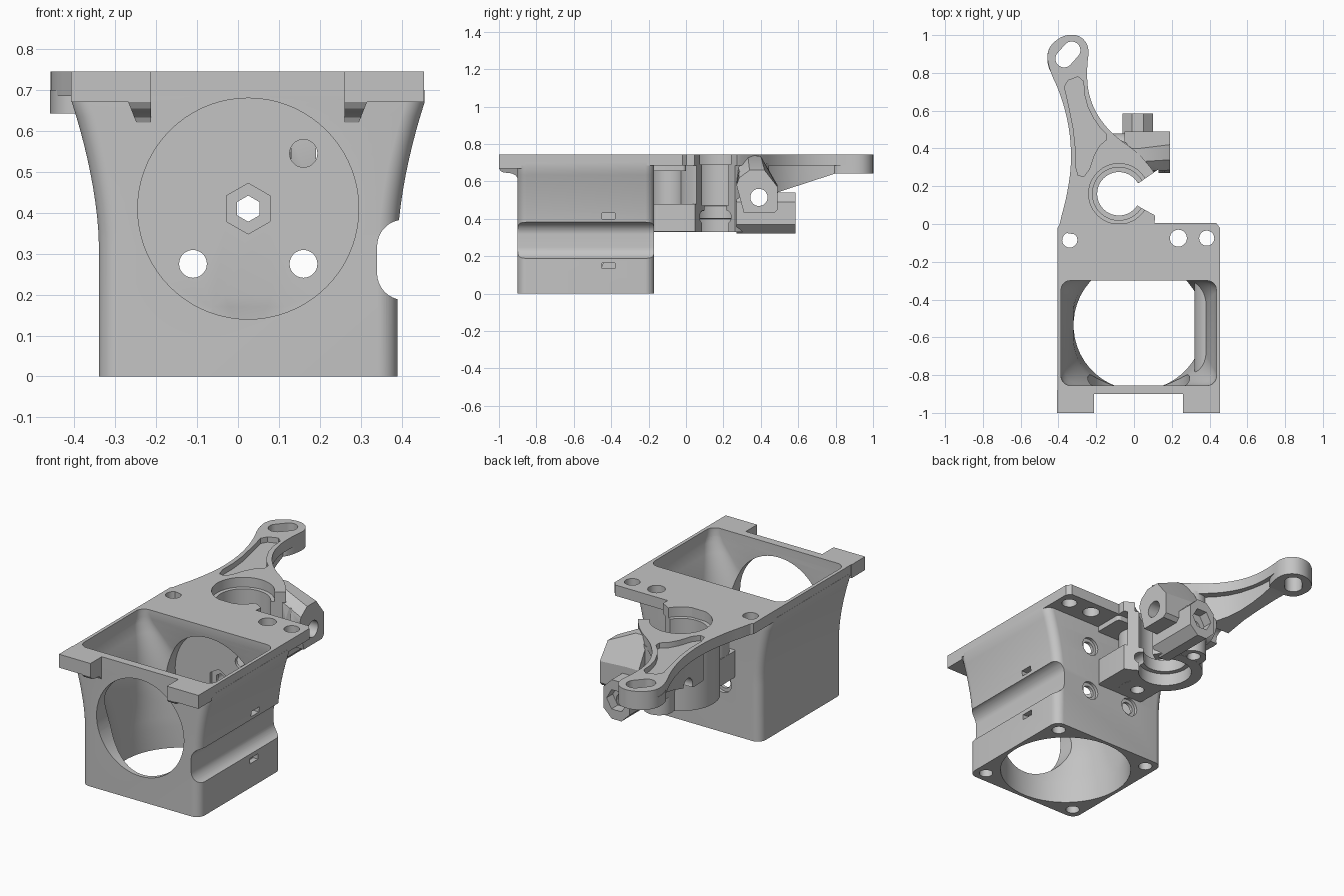
import bpy, bmesh, math

cube = bpy.data.objects.get("Cube")
if cube:
    bpy.data.objects.remove(cube, do_unlink=True)

grey = bpy.data.materials.new("mid_grey")
grey.use_nodes = True
grey.diffuse_color = (0.55, 0.55, 0.55, 1)
grey.node_tree.nodes["Principled BSDF"].inputs["Base Color"].default_value = (0.55, 0.55, 0.55, 1)


def loft(name, rings):
    """Closed skin through rings with equal point counts."""
    bm = bmesh.new()
    loops = [[bm.verts.new(p) for p in ring] for ring in rings]
    n = len(loops[0])
    for a, b in zip(loops, loops[1:]):
        for i in range(n):
            j = (i + 1) % n
            bm.faces.new((a[i], a[j], b[j], b[i]))
    bm.faces.new(loops[0])
    bm.faces.new(loops[-1])
    bmesh.ops.recalc_face_normals(bm, faces=bm.faces)
    mesh = bpy.data.meshes.new(name)
    bm.to_mesh(mesh)
    bm.free()
    mesh.materials.append(grey)
    ob = bpy.data.objects.new(name, mesh)
    bpy.context.collection.objects.link(ob)
    return ob


def prism(name, pts, lo, hi, axis="z"):
    place = {"x": lambda a, b, t: (t, a, b),
             "y": lambda a, b, t: (a, t, b),
             "z": lambda a, b, t: (a, b, t)}[axis]
    return loft(name, [[place(a, b, t) for a, b in pts] for t in (lo, hi)])


def circle(a, b, r, n=40, turn=0.0):
    return [(a + r * math.cos(turn + math.tau * i / n),
             b + r * math.sin(turn + math.tau * i / n)) for i in range(n)]


def rounded(x0, x1, y0, y1, r, n=12):
    pts = []
    for k, (cx, cy) in enumerate([(x1 - r, y1 - r), (x0 + r, y1 - r),
                                  (x0 + r, y0 + r), (x1 - r, y0 + r)]):
        for i in range(n):
            t = (k + (i + 0.5) / n) * math.pi / 2
            pts.append((cx + r * math.cos(t), cy + r * math.sin(t)))
    return pts


def soften(pts, times=2):
    for _ in range(times):
        out = []
        for p, q in zip(pts, pts[1:] + pts[:1]):
            for f in (0.25, 0.75):
                out.append((p[0] + f * (q[0] - p[0]), p[1] + f * (q[1] - p[1])))
        pts = out
    return pts


def combine(target, tools, operation="DIFFERENCE"):
    """Apply booleans in order, then discard the tools."""
    for tool in tools:
        mod = target.modifiers.new("bool", "BOOLEAN")
        mod.operation = operation
        mod.solver = "EXACT"
        mod.object = tool
        bpy.context.view_layer.update()
        deps = bpy.context.evaluated_depsgraph_get()
        mesh = bpy.data.meshes.new_from_object(target.evaluated_get(deps))
        target.modifiers.clear()
        target.data = mesh
        bpy.data.objects.remove(tool, do_unlink=True)


def lift(pts, z):
    return [(x, y, z) for x, y in pts]


def flare(z):
    return 0.066 * min(1, max(0, (z - 0.32) / 0.35)) ** 1.7


# Fan housing: straight box flaring out below the top plate
rings = []
for z in [0, 0.32] + [0.32 + 0.035 * i for i in range(1, 11)] + [0.70]:
    f = flare(z)
    rings.append(lift(rounded(-0.34 - f, 0.39 + f, -0.9, -0.17, 0.05), z))
housing = loft("fan_housing", rings)


def make_duct():
    # Duct follows the flare from a rectangle at the top to a circle at the base
    levels = []
    for z in [-0.01] + [0.12 + 0.05 * i for i in range(14)]:
        s = min(1, max(0, (z - 0.12) / 0.6))
        f = flare(z)
        levels.append(lift(rounded(-0.32 - f, 0.37 + f, -0.88 + 0.025 * min(1, 3 * s),
                                   -0.19 - 0.11 * s, 0.3445 - 0.295 * s), z))
    duct = loft("duct", levels)
    combine(duct, [prism("bulge", rounded(0.32, 0.6, 0.155, 0.45, 0.08), -1, 0, "y")])
    return duct


corner_holes = [prism("hole", circle(0.025 + sx * 0.3, -0.535 + sy * 0.3, 0.036, 24), -0.1, 0.12)
                for sx in (-1, 1) for sy in (-1, 1)]
screw_holes = [prism("hole", circle(x, z, r, 28), y, -0.1, "y")
               for x, z in [(-0.11, 0.275), (0.16, 0.275), (0.16, 0.545)]
               for r, y in [(0.034, -0.35), (0.052, -0.187)]]
tie_slots = [prism("slot", [(-0.45, z), (-0.38, z), (-0.38, z + 0.03), (-0.45, z + 0.03)], 0.36, 0.5, "x")
             for z in (0.135, 0.4)]
groove = prism("groove", rounded(0.34, 0.6, 0.187, 0.383, 0.065), -1, 0, "y")
fan_hole = prism("fan_hole", circle(0.025, 0.41, 0.27, 72), -1.1, -0.205, "y")
nut_trap = prism("nut_trap", circle(0.025, 0.41, 0.062, 6, math.pi / 6), -0.3, -0.188, "y")
axle_hole = prism("axle_hole", circle(0.025, 0.41, 0.032, 6, math.pi / 6), -0.3, 0, "y")
combine(housing, [make_duct(), groove, fan_hole, nut_trap, axle_hole]
        + corner_holes + screw_holes + tie_slots)

# Top plate with three mounting holes
plate = prism("top_plate", [(-0.405, -0.9), (0.455, -0.9), (0.455, -0.02), (0.435, 0.005),
                            (-0.385, 0.005), (-0.405, -0.02)], 0.685, 0.745)
plate_holes = [prism("hole", circle(x, y, r, 32), 0.3, 0.9)
               for x, y, r in [(-0.34, -0.085, 0.04), (0.235, -0.075, 0.045), (0.385, -0.075, 0.04)]]
combine(plate, [make_duct()] + plate_holes)

# Front clip tabs, mirrored about the housing centre
tab = [(0.26, 0.745), (0.455, 0.745), (0.455, 0.67), (0.315, 0.67), (0.295, 0.62), (0.26, 0.62)]
tabs = []
for name, flip in (("left_tab", False), ("right_tab", True)):
    ob = prism(name, [(0.047 - x if flip else x, z) for x, z in tab], -1, -0.88, "y")
    combine(ob, [prism("slope", [(-1.1, 0.67), (-1, 0.67), (-0.99, 0.655), (-0.975, 0.648), (-0.93, 0.643),
                                 (-0.91, 0.633), (-0.9, 0.615), (-0.9, 0.5), (-1.1, 0.5)], -1, 1, "x")])
    tabs.append(ob)


def make_bore():
    # Stepped bore and the clamp mouth opening sideways
    steps = [(0.2, 0.14), (0.4, 0.14), (0.401, 0.115), (0.47, 0.115), (0.471, 0.14),
             (0.69, 0.14), (0.691, 0.16), (0.8, 0.16)]
    bore = loft("bore", [lift(circle(-0.08, 0.16, r, 56), z) for z, r in steps])
    mouth = prism("mouth", [(-0.08, 0.11), (0, 0.11), (0.03, 0.09), (0.13, 0.035), (0.13, 0.29),
                            (0.03, 0.22), (0, 0.21), (-0.08, 0.21)], 0.2, 0.8)
    return [bore, mouth]


def make_slot():
    a, b = circle(-0.37, 0.875, 0.046, 32), circle(-0.33, 0.92, 0.046, 32)
    slot = prism("slot", a, 0.5, 0.9)
    combine(slot, [prism("end", b, 0.49, 0.91),
                   prism("mid", [(-0.404, 0.906), (-0.336, 0.844), (-0.296, 0.889), (-0.364, 0.951)],
                         0.495, 0.905)], "UNION")
    return slot


def make_cross_bolt():
    return prism("cross_bolt", circle(0.39, 0.515, 0.046, 32), -0.5, 0.5, "x")


# Lever arm: thin plate with pocket, thick tip and a sloped rib beneath
arm = prism("lever_arm", soften([
    (-0.405, -0.06), (-0.39, 0.02), (-0.355, 0.15), (-0.33, 0.32), (-0.34, 0.5), (-0.385, 0.68),
    (-0.455, 0.83), (-0.46, 0.93), (-0.38, 1.0), (-0.29, 1.003), (-0.235, 0.94), (-0.25, 0.83),
    (-0.245, 0.7), (-0.2, 0.58), (-0.11, 0.47), (0.02, 0.38), (0.1, 0.285), (0.11, 0.26),
    (0.11, 0.05), (0.11, 0.0), (0.08, -0.06)]), 0.685, 0.745)
pocket = prism("pocket", soften([
    (-0.375, 0.75), (-0.27, 0.79), (-0.26, 0.65), (-0.2, 0.53), (-0.13, 0.46), (-0.2, 0.4),
    (-0.25, 0.25), (-0.31, 0.26), (-0.31, 0.45), (-0.35, 0.65)], 1), 0.715, 0.8)
combine(arm, [pocket, make_slot()] + make_bore())
tip = prism("arm_tip", soften([
    (-0.42, 0.78), (-0.458, 0.83), (-0.46, 0.93), (-0.38, 1.0), (-0.29, 1.003), (-0.235, 0.94),
    (-0.25, 0.83), (-0.28, 0.78)]), 0.642, 0.7)
combine(tip, [make_slot()])
rib = prism("arm_rib", soften([
    (-0.27, 0.15), (-0.29, 0.5), (-0.345, 0.7), (-0.4, 0.84), (-0.28, 0.84), (-0.27, 0.7),
    (-0.23, 0.56), (-0.15, 0.45), (-0.04, 0.37), (0.0, 0.2)], 1), 0.49, 0.7)
underside = prism("underside", [(0.3, 0.48), (0.8, 0.643), (1.1, 0.645), (1.1, 0.4), (0.3, 0.4)], -1, 1, "x")
combine(rib, [underside, make_slot(), make_cross_bolt()] + make_bore())

# Clamp barrel: round body with a lobe for each vertical screw, a low web and a pad
barrel = prism("clamp_barrel", circle(-0.08, 0.16, 0.2, 56), 0.33, 0.7)
lobe_front = prism("lobe", circle(-0.09, -0.08, 0.1), 0.331, 0.699)
lobe_back = prism("lobe", circle(-0.09, 0.365, 0.08), 0.331, 0.699)
web = prism("web", rounded(-0.19, 0.108, -0.18, 0.12, 0.03), 0.332, 0.48)
pad = prism("pad", rounded(-0.25, 0.107, -0.18, 0.0, 0.02), 0.655, 0.698)

# Bolt block slopes down outwards; nut boss and cross boss carry the bolts
foot = [(0.49, 0.45), (0.47, 0.43), (0.31, 0.43)]
inner = [(0.27, 0.6), (0.28, 0.7), (0.33, 0.742), (0.4, 0.735), (0.49, 0.58)] + foot
outer = [(0.27, 0.58), (0.285, 0.62), (0.34, 0.66), (0.42, 0.66), (0.49, 0.57)] + foot
block = loft("bolt_block", [[(x, y, z) for y, z in side] for x, side in
                            [(-0.05, inner), (0.03, inner), (0.19, outer)]])
boss = prism("nut_boss", [(-0.06, 0.37), (-0.01, 0.322), (0.05, 0.322), (0.1, 0.37), (0.1, 0.49),
                          (0.05, 0.54), (-0.01, 0.54), (-0.06, 0.49)], 0.27, 0.585, "y")
side_boss = prism("cross_boss", circle(0.39, 0.515, 0.09), -0.17, 0.05, "x")
combine(barrel, [lobe_front, lobe_back, web, pad, block, boss, side_boss], "UNION")
long_hole = prism("long_hole", circle(0.025, 0.41, 0.035, 24), -0.3, 0.7, "y")
boss_trap = prism("boss_trap", circle(0.02, 0.43, 0.062, 6), 0.53, 0.7, "y")
base_holes = [prism("hole", circle(-0.09, y, 0.036, 24), 0.2, 0.43) for y in (-0.08, 0.385)]
combine(barrel, make_bore() + [make_cross_bolt(), long_hole, boss_trap] + base_holes)

# Smooth curved surfaces while keeping crisp edges
bpy.ops.object.select_all(action="DESELECT")
for ob in [housing, plate, arm, tip, rib, barrel] + tabs:
    ob.select_set(True)
bpy.context.view_layer.objects.active = housing
bpy.ops.object.shade_smooth_by_angle(angle=math.radians(30))
